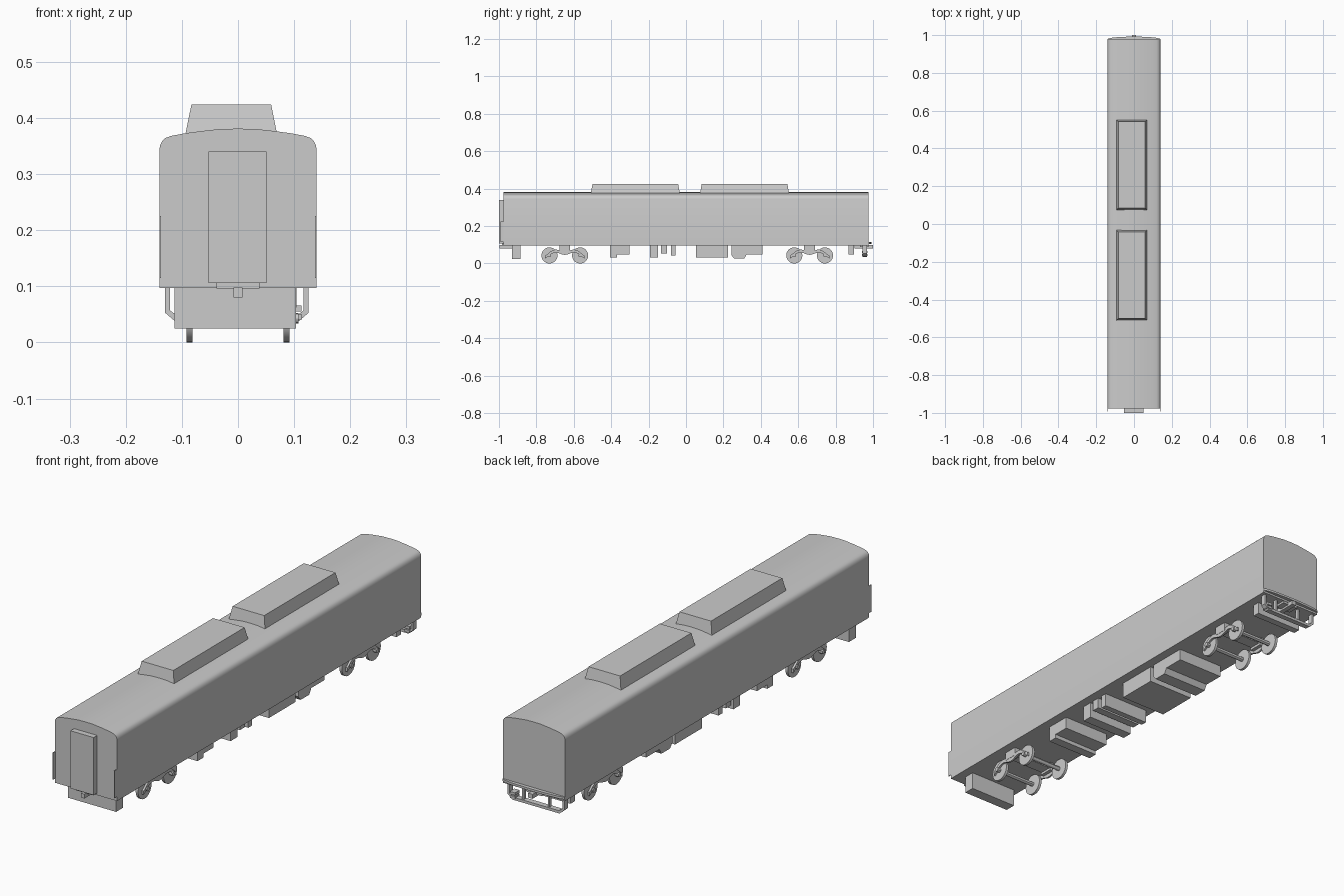
import bpy, bmesh, math

if "Cube" in bpy.data.objects:
    bpy.data.objects.remove(bpy.data.objects["Cube"])


def prism(name, pts, axis, a, b, smooth=False):
    """Extrude a 2D outline along x (y,z points), y (x,z points) or z (x,y points)."""
    place = {'x': lambda u, v, t: (t, u, v),
             'y': lambda u, v, t: (u, t, v),
             'z': lambda u, v, t: (u, v, t)}[axis]
    bm = bmesh.new()
    face = bm.faces.new([bm.verts.new(place(u, v, a)) for u, v in pts])
    ext = bmesh.ops.extrude_face_region(bm, geom=[face], use_keep_orig=True)
    moved = [g for g in ext['geom'] if isinstance(g, bmesh.types.BMVert)]
    bmesh.ops.translate(bm, verts=moved, vec=place(0, 0, b - a))
    bmesh.ops.recalc_face_normals(bm, faces=bm.faces)
    mesh = bpy.data.meshes.new(name)
    bm.to_mesh(mesh)
    bm.free()
    ob = bpy.data.objects.new(name, mesh)
    bpy.context.collection.objects.link(ob)
    if smooth:
        shade(ob)
    return ob


def shade(ob):
    bpy.ops.object.select_all(action='DESELECT')
    bpy.context.view_layer.objects.active = ob
    ob.select_set(True)
    bpy.ops.object.shade_smooth_by_angle(angle=math.radians(30))


def box(name, x0, x1, y0, y1, z0, z1):
    return prism(name, [(y0, z0), (y1, z0), (y1, z1), (y0, z1)], 'x', x0, x1)


def cyl(name, x0, x1, y, z, r, n=24):
    pts = [(y + r * math.cos(2 * math.pi * i / n), z + r * math.sin(2 * math.pi * i / n))
           for i in range(n)]
    return prism(name, pts, 'x', x0, x1, True)


def mirrored(half):
    """Close a right-hand outline with its left-hand reflection."""
    return half + [(-x, z) for x, z in reversed(half) if x > 0]


# Car body with arched roof
prism('car_body', mirrored([(0.14, 0.097), (0.14, 0.345), (0.1385, 0.352), (0.135, 0.359),
                            (0.129, 0.3645), (0.119, 0.368), (0.095, 0.3725), (0.07, 0.376),
                            (0.035, 0.380), (0, 0.381)]), 'y', -0.977, 0.977, True)

# Tapered roof air units
for i, y0 in enumerate((-0.512, 0.072)):
    unit = box(f'roof_unit_{i}', -0.096, 0.072, y0, y0 + 0.482, 0.36, 0.424)
    for v in unit.data.vertices:
        if v.co.z > 0.4:
            v.co.x += 0.013 if v.co.x < 0 else -0.013
            v.co.y += 0.012 if v.co.y < y0 + 0.2 else -0.012

# Front gangway door, side flanges and coupler
box('gangway_door', -0.053, 0.051, -1.0, -0.97, 0.106, 0.34)
for s in (-1, 1):
    box('front_side_flange', *sorted((s * 0.137, s * 0.14)), -0.992, -0.97, 0.115, 0.225)
box('front_coupler_plate', -0.038, 0.038, -0.985, -0.93, 0.096, 0.107)
box('front_coupler', -0.008, 0.008, -0.998, -0.90, 0.08, 0.098)
box('front_apron_box', -0.113, 0.103, -0.93, -0.885, 0.025, 0.098)

# Bowed sill plate and coupler at the back
arc = [(0.14 * math.cos(math.pi * i / 12), 0.979 + 0.013 * math.sin(math.pi * i / 12))
       for i in range(13)]
prism('rear_sill', [(-0.14, 0.97)] + [(0.14, 0.97)] + arc, 'z', 0.105, 0.114)
box('rear_coupler', -0.01, 0.01, 0.90, 1.0, 0.08, 0.098)
box('rear_coupler_plate', -0.035, 0.035, 0.93, 0.975, 0.088, 0.098)

# Open pilot frame, with a crossbox and jumper sockets behind it
prism('pilot_frame', [(-0.13, 0.098), (-0.13, 0.053), (-0.108, 0.034), (0.104, 0.034),
                      (0.126, 0.053), (0.126, 0.098), (0.117, 0.098), (0.117, 0.057),
                      (0.101, 0.045), (-0.105, 0.045), (-0.121, 0.057), (-0.121, 0.098)],
      'y', 0.945, 0.967)
for x in (-0.06, 0.056):
    box('pilot_strut', x, x + 0.008, 0.948, 0.962, 0.042, 0.098)
box('rear_cross_box', -0.11, 0.103, 0.87, 0.899, 0.048, 0.098)
for z in (0.04, 0.055):
    box('jumper_socket', 0.09, 0.113, 0.94, 0.97, z, z + 0.011)

# Trucks: wheels, axles, wavy side frames, bolster
for yc in (-0.648, 0.661):
    for dy in (-0.082, 0.082):
        cyl('axle', -0.108, 0.108, yc + dy, 0.043, 0.009, 12)
        for s in (-1, 1):
            cyl('wheel', *sorted((s * 0.081, s * 0.092)), yc + dy, 0.043, 0.043, 32)
    n = 20
    top, bottom = [], []
    for i in range(n + 1):
        u = -1 + 2 * i / n
        z = 0.058 - 0.008 * math.cos(2 * math.pi * u) + 0.004 * math.cos(math.pi * u)
        if abs(u) > 0.75:
            z -= 0.045 * (abs(u) - 0.75)
        top.append((yc + 0.105 * u, z + 0.008))
        bottom.append((yc + 0.105 * u, z - 0.008))
    for s in (-1, 1):
        prism('truck_side_frame', top + bottom[::-1], 'x', *sorted((s * 0.095, s * 0.103)))
        box('bolster_spring', *sorted((s * 0.08, s * 0.104)), yc - 0.029, yc + 0.029, 0.062, 0.098)
    box('truck_bolster', -0.08, 0.08, yc - 0.025, yc + 0.025, 0.072, 0.098)

# Underfloor equipment, drawn in side profile
top = 0.098
prism('battery_box', [(-0.406, top), (-0.406, 0.031), (-0.368, 0.031), (-0.368, 0.047),
                      (-0.302, 0.047), (-0.302, top)], 'x', -0.108, 0.102)
prism('inverter_box', [(0.242, top), (0.242, 0.045), (0.257, 0.027), (0.312, 0.027),
                       (0.325, 0.049), (0.41, 0.049), (0.41, top)], 'x', -0.108, 0.102)
for name, y0, y1, z0 in (('air_tank_box', -0.193, -0.15, 0.031), ('valve_box', -0.134, -0.102, 0.053),
                         ('relay_box', -0.08, -0.055, 0.042), ('converter_box', 0.053, 0.225, 0.031)):
    box(name, -0.108, 0.102, y0, y1, z0, top)
